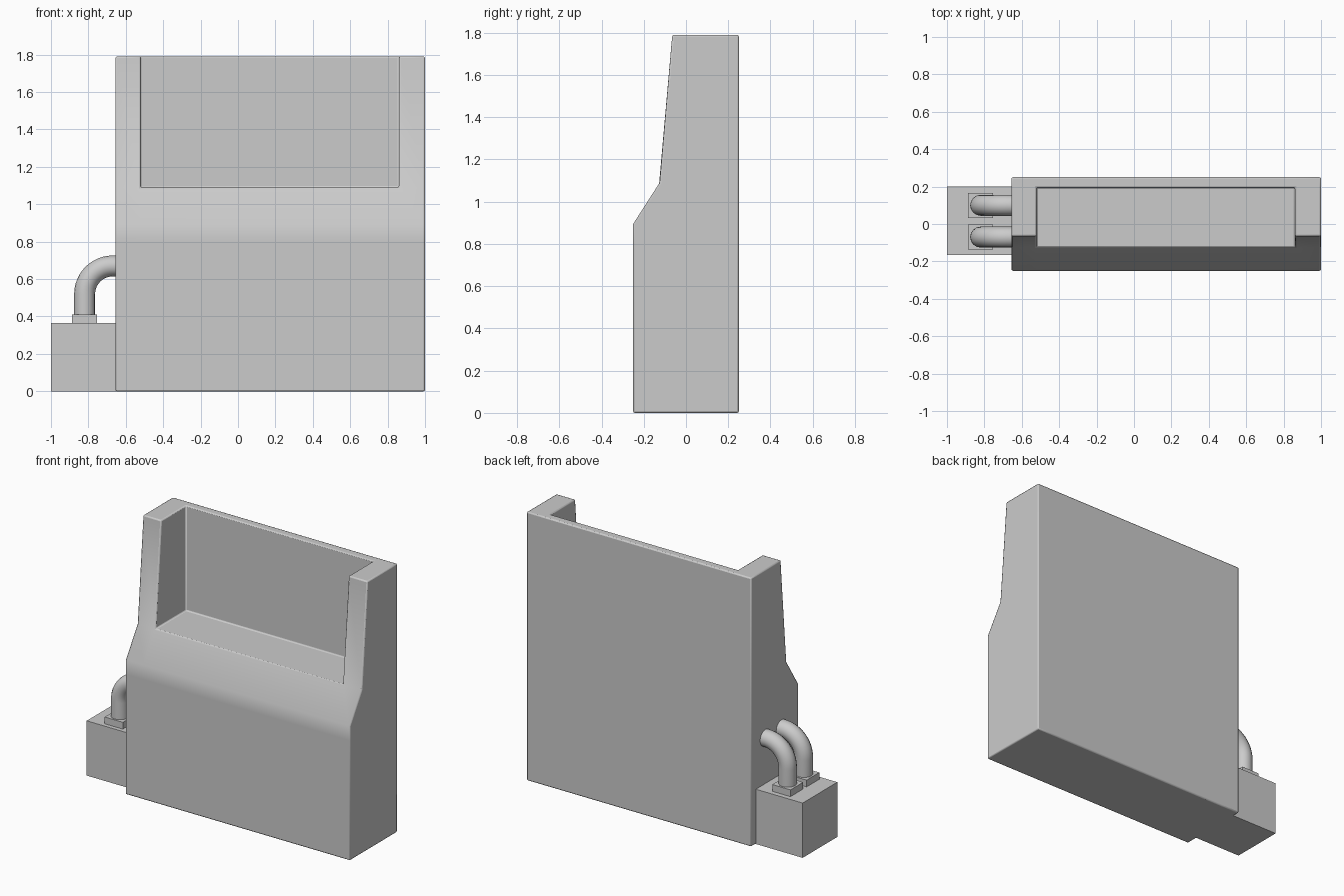
import bpy, bmesh, math

if "Cube" in bpy.data.objects:
    bpy.data.objects.remove(bpy.data.objects["Cube"])


def finish(obj, angle=30):
    bpy.ops.object.select_all(action='DESELECT')
    obj.select_set(True)
    bpy.context.view_layer.objects.active = obj
    bpy.ops.object.shade_smooth_by_angle(angle=math.radians(angle))


def box(name, lo, hi):
    bpy.ops.mesh.primitive_cube_add(size=1, location=[(a + b) / 2 for a, b in zip(lo, hi)])
    obj = bpy.context.object
    obj.name = name
    obj.scale = [b - a for a, b in zip(lo, hi)]
    bpy.ops.object.transform_apply(location=False, rotation=False, scale=True)
    return obj


# Cabinet: side profile (y, z) swept over four x stations, recess in the middle bay
points = {
    'A': (-0.25, 0.0), 'B': (0.25, 0.0), 'C': (0.25, 1.79), 'D': (0.195, 1.79),
    'E': (-0.065, 1.79), 'F': (-0.125, 1.09), 'G': (-0.25, 0.895), 'H': (-0.25, 0.8),
    'I': (0.195, 1.09),
}
stations = [-0.655, -0.52, 0.86, 1.0]
bays = ['ABCDEFGH', 'ABCDIFGH', 'ABCDEFGH']
caps = [(0, 'ABCDEFGH'), (1, 'DEFI'), (2, 'DEFI'), (3, 'ABCDEFGH')]

bm = bmesh.new()
cache = {}


def vert(i, key):
    if (i, key) not in cache:
        cache[i, key] = bm.verts.new((stations[i], *points[key]))
    return cache[i, key]


for i, loop in enumerate(bays):
    for a, b in zip(loop, loop[1:] + loop[0]):
        bm.faces.new([vert(i, a), vert(i, b), vert(i + 1, b), vert(i + 1, a)])
for i, loop in caps:
    bm.faces.new([vert(i, k) for k in loop])
bmesh.ops.recalc_face_normals(bm, faces=bm.faces)
mesh = bpy.data.meshes.new('cabinet_body')
bm.to_mesh(mesh)
bm.free()
cabinet = bpy.data.objects.new('cabinet_body', mesh)
bpy.context.collection.objects.link(cabinet)
finish(cabinet, 35)
bevel = cabinet.modifiers.new('edge_bevel', 'BEVEL')
bevel.width = 0.008
bevel.segments = 2
bevel.limit_method = 'ANGLE'
bevel.angle_limit = math.radians(40)

# Side box
box('side_box', (-1.0, -0.165, 0.0), (-0.63, 0.2, 0.365))

# Two elbow pipes with square flanges
px, bend, top = -0.82, 0.15, 0.67
for n, y in enumerate((0.1, -0.07)):
    box(f'pipe_flange_{n + 1}', (px - 0.067, y - 0.067, 0.36), (px + 0.067, y + 0.067, 0.41))
    path = [(px, y, 0.38)]
    for k in range(13):
        t = math.pi / 2 * k / 12
        path.append((px + bend * (1 - math.cos(t)), y, top - bend + bend * math.sin(t)))
    path.append((-0.645, y, top))
    curve = bpy.data.curves.new(f'pipe_{n + 1}', 'CURVE')
    curve.dimensions = '3D'
    curve.bevel_depth = 0.056
    curve.bevel_resolution = 6
    curve.use_fill_caps = True
    spline = curve.splines.new('POLY')
    spline.points.add(len(path) - 1)
    for p, co in zip(spline.points, path):
        p.co = (*co, 1)
    pipe = bpy.data.objects.new(f'pipe_{n + 1}', curve)
    bpy.context.collection.objects.link(pipe)
    bpy.ops.object.select_all(action='DESELECT')
    pipe.select_set(True)
    bpy.context.view_layer.objects.active = pipe
    bpy.ops.object.convert(target='MESH')
    finish(bpy.context.object, 40)
